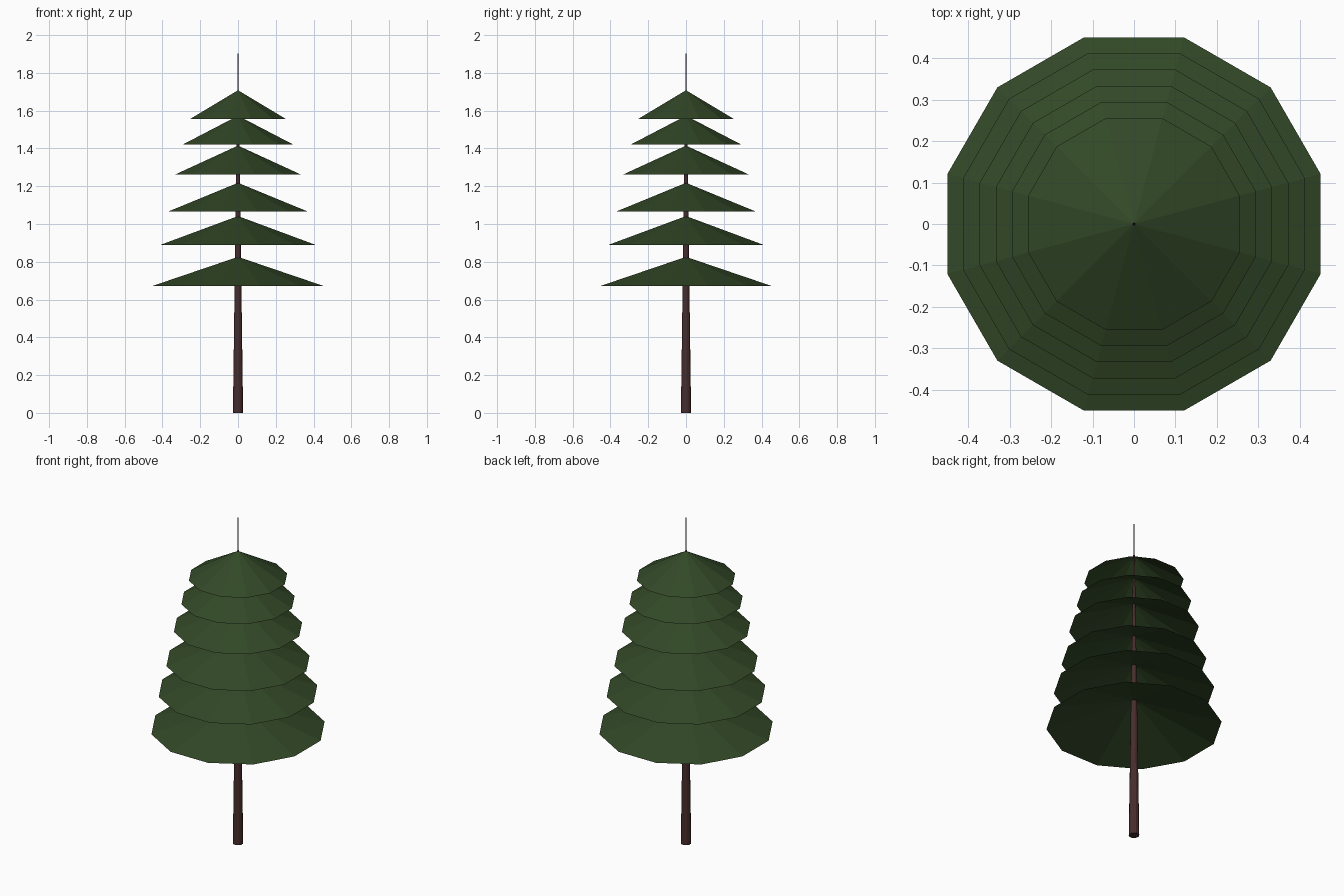
import bpy, math

if "Cube" in bpy.data.objects:
    bpy.data.objects.remove(bpy.data.objects["Cube"])


def material(name, rgb):
    m = bpy.data.materials.new(name)
    m.diffuse_color = (*rgb, 1.0)
    m.use_nodes = True
    m.node_tree.nodes["Principled BSDF"].inputs["Base Color"].default_value = m.diffuse_color
    return m


def cone(name, radius, z0, z1, fill, mat):
    """Flat-shaded twelve-sided cone with flat sides facing the axes."""
    bpy.ops.mesh.primitive_cone_add(
        vertices=12, radius1=radius, radius2=0, depth=z1 - z0,
        end_fill_type=fill, location=(0, 0, (z0 + z1) / 2),
        rotation=(0, 0, math.radians(15)))
    ob = bpy.context.object
    ob.name = name
    ob.data.materials.append(mat)
    return ob


green = material("pine green", (0.032, 0.065, 0.020))
brown = material("bark brown", (0.065, 0.026, 0.026))

# Trunk tapering to a fine point
cone("trunk", 0.028, 0.0, 2.0, 'NGON', brown)

# Open-bottomed foliage tiers: (rim height, half width across flats)
tiers = [(0.673, 0.45), (0.889, 0.412), (1.065, 0.372),
         (1.262, 0.333), (1.42, 0.294), (1.555, 0.255)]
for i, (z, half) in enumerate(tiers, 1):
    cone(f"foliage_tier_{i}", half / math.cos(math.radians(15)),
         z, z + 0.153, 'NOTHING', green)
